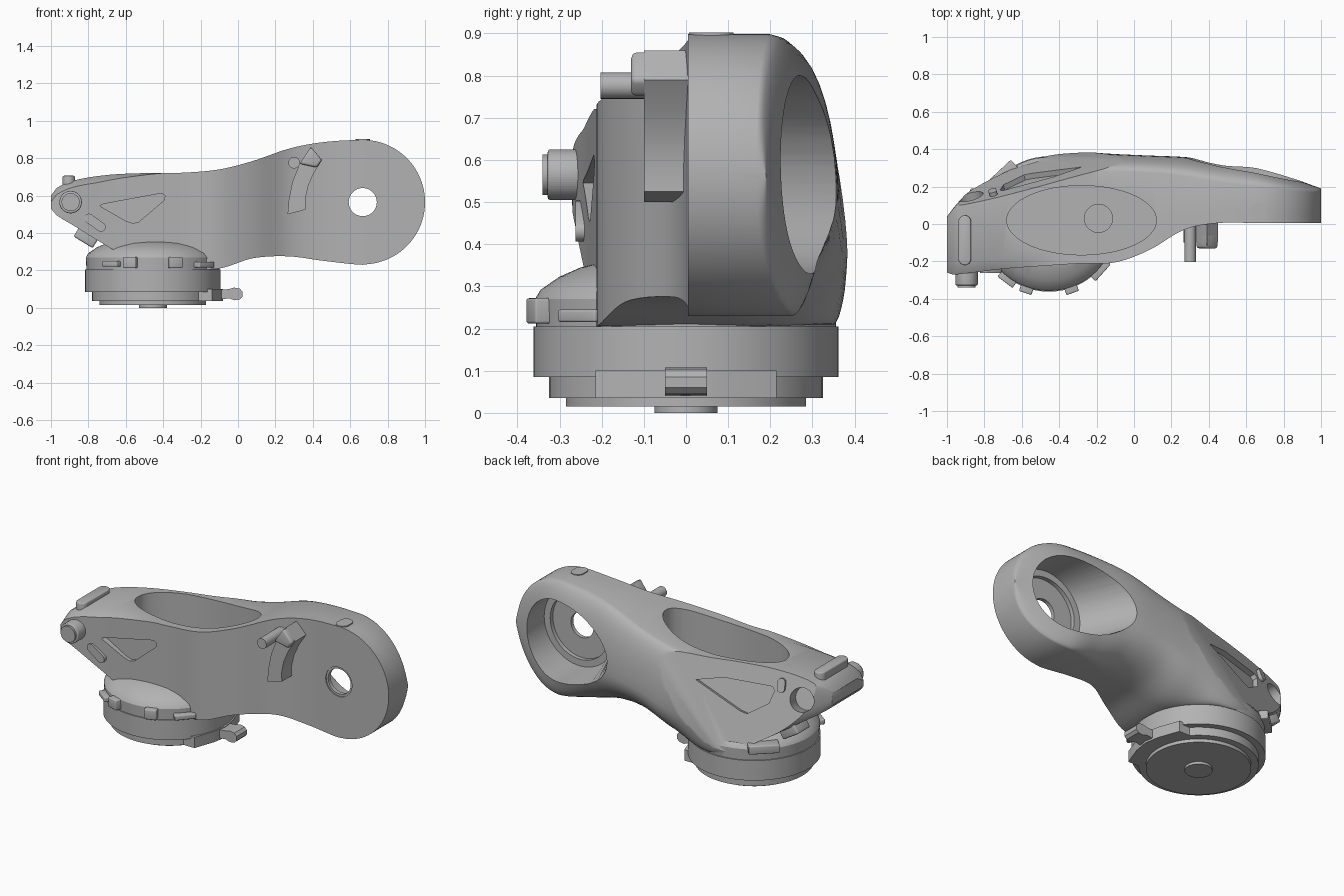
import bpy, bmesh, math
from mathutils import Matrix, Vector

cube = bpy.data.objects.get("Cube")
if cube:
    bpy.data.objects.remove(cube, do_unlink=True)

metal = bpy.data.materials.new("cast_grey")
metal.use_nodes = True
GREY = (0.45, 0.45, 0.45, 1)
metal.diffuse_color = GREY
metal.node_tree.nodes["Principled BSDF"].inputs["Base Color"].default_value = GREY

UP = Matrix.Identity(4)
FRONT = Matrix(((1, 0, 0, 0), (0, 0, 1, 0), (0, 1, 0, 0), (0, 0, 0, 1)))  # profile in x,z, depth in y
BASE_X, PIVOT_X, PIVOT_Z, PIVOT_R = -0.455, 0.667, 0.565, 0.333

# Frame on the slanted rear facet: local x along it, local y up, local z outward
out = Vector((-.28, 1, .32)).normalized()
along = Vector((out.y, -out.x, 0)).normalized()
FACET_POINT = Vector((-.6, .229, .55))
FACET = Matrix.Translation(FACET_POINT) @ Matrix((along, along.cross(out), out)).transposed().to_4x4()


def finish(name, bm):
    bmesh.ops.recalc_face_normals(bm, faces=bm.faces)
    mesh = bpy.data.meshes.new(name)
    bm.to_mesh(mesh)
    bm.free()
    mesh.materials.append(metal)
    obj = bpy.data.objects.new(name, mesh)
    bpy.context.collection.objects.link(obj)
    return obj


def smooth(obj):
    bpy.ops.object.select_all(action='DESELECT')
    obj.select_set(True)
    bpy.context.view_layer.objects.active = obj
    bpy.ops.object.shade_smooth_by_angle(angle=math.radians(32))


def prism(name, pts, lo, hi, frame=UP, bevel=0):
    """Extrude a flat profile between two depths."""
    bm = bmesh.new()
    face = bm.faces.new([bm.verts.new((a, b, lo)) for a, b in pts])
    new = bmesh.ops.extrude_face_region(bm, geom=[face])
    top = [v for v in new["geom"] if isinstance(v, bmesh.types.BMVert)]
    bmesh.ops.translate(bm, verts=top, vec=(0, 0, hi - lo))
    if bevel:
        bmesh.ops.bevel(bm, geom=bm.edges[:], offset=bevel, segments=3, affect='EDGES', profile=0.5)
    bmesh.ops.transform(bm, matrix=frame, verts=bm.verts)
    obj = finish(name, bm)
    smooth(obj)
    return obj


def oval(cx, cy, rx, ry=None, n=64):
    ry = ry or rx
    return [(cx + rx * math.cos(i * math.tau / n), cy + ry * math.sin(i * math.tau / n)) for i in range(n)]


def capsule(cx, cy, half, r, angle=0):
    pts = []
    for i in range(24):
        a = (i + 0.5) * math.tau / 24
        p = Vector((r * math.cos(a) + math.copysign(half, math.cos(a)), r * math.sin(a)))
        p.rotate(Matrix.Rotation(angle, 2))
        pts.append((cx + p.x, cy + p.y))
    return pts


def rect(w, h):
    return [(-w / 2, -h / 2), (w / 2, -h / 2), (w / 2, h / 2), (-w / 2, h / 2)]


def boolean(target, tool, op='DIFFERENCE'):
    mod = target.modifiers.new("cut", 'BOOLEAN')
    mod.operation, mod.object, mod.solver = op, tool, 'EXACT'
    bpy.context.view_layer.objects.active = target
    bpy.ops.object.modifier_apply(modifier=mod.name)
    bpy.data.objects.remove(tool, do_unlink=True)


# Arm stations: x, front y, back y, top edge y, bottom edge y, top z, bottom z
STATIONS = [
    (-1.0, -.26, .04, .03, .03, .60, .53),
    (-.97, -.27, .08, .06, .06, .64, .495),
    (-.88, -.262, .18, .14, .15, .68, .44),
    (-.7, -.24, .31, .22, .27, .71, .33),
    (-.5, -.225, .372, .26, .34, .72, .22),
    (-.3, -.212, .385, .275, .32, .722, .21),
    (-.1, -.205, .374, .28, .13, .74, .21),
    (.08, -.14, .366, .275, .07, .785, .265),
    (.27, -.03, .358, .255, .10, .85, .275),
    (.45, .005, .338, .225, .18, .885, .252),
    (.665, .005, .308, .20, .25, .898, .23),
    (1.0, .005, .19, .165, .165, .898, .23)]


def slope(i, k):
    a, b = STATIONS[max(i - 1, 0)], STATIONS[min(i + 1, len(STATIONS) - 1)]
    return (b[k] - a[k]) / (b[0] - a[0])


def station(x):
    """Smooth interpolation of the arm stations."""
    i = max(j for j in range(len(STATIONS) - 1) if STATIONS[j][0] <= x + 1e-9)
    p, q = STATIONS[i], STATIONS[i + 1]
    w = q[0] - p[0]
    t = (x - p[0]) / w
    ease = t * t * (3 - 2 * t)
    return [p[k] + (q[k] - p[k]) * ease + w * slope(i, k) * t * (1 - t) ** 2
            - w * slope(i + 1, k) * t * t * (1 - t) for k in range(1, 7)]


def section(x):
    front, back, top_y, low_y, top, low = station(x)
    if x > PIVOT_X:
        h = math.sqrt(max(PIVOT_R ** 2 - (x - PIVOT_X) ** 2, 0))
        top, low = PIVOT_Z + h, PIVOT_Z - h
    mid = low + 0.38 * (top - low)
    drop = 0.1 * min(max(-0.4 - x, 0), 0.35)  # sloping front shoulder at the left end
    pts = [(x, front, low), (x, front, top - drop), (x, front + .06, top)]
    quarter = [i * math.pi / 20 for i in range(11)]
    pts += [(x, top_y + (back - top_y) * math.sin(a), mid + (top - mid) * math.cos(a)) for a in quarter]
    pts += [(x, low_y + (back - low_y) * math.cos(a), mid - (mid - low) * math.sin(a)) for a in quarter[1:]]
    return pts


# Arm body, lofted along x with a round pivot end, then trimmed flat along the rear facet
xs = [-1 + (PIVOT_X + 1) * i / 56 for i in range(56)]
xs += [PIVOT_X + PIVOT_R * math.sin(math.radians(a)) for a in range(0, 89, 4)]
bm = bmesh.new()
rings = [[bm.verts.new(p) for p in section(x)] for x in xs]
for r, s in zip(rings, rings[1:]):
    for j in range(len(r)):
        k = (j + 1) % len(r)
        bm.faces.new((r[j], r[k], s[k], s[j]))
bm.faces.new(rings[0])
bm.faces.new(rings[-1])
bmesh.ops.recalc_face_normals(bm, faces=bm.faces)
cut = bmesh.ops.bisect_plane(bm, geom=bm.verts[:] + bm.edges[:] + bm.faces[:], dist=1e-5,
                             plane_co=FACET_POINT, plane_no=out, clear_outer=True)
rim = [e for e in cut["geom_cut"] if isinstance(e, bmesh.types.BMEdge)]
bmesh.ops.holes_fill(bm, edges=rim, sides=0)
arm = finish("arm_body", bm)


def turned(name, profile, n=72):
    """Solid of revolution around the base axis."""
    bm = bmesh.new()
    verts = [bm.verts.new((r, 0, z)) for r, z in profile]
    edges = [bm.edges.new(e) for e in zip(verts, verts[1:])]
    bmesh.ops.spin(bm, geom=verts + edges, cent=(0, 0, 0), axis=(0, 0, 1), angle=math.tau, steps=n)
    bmesh.ops.remove_doubles(bm, verts=bm.verts, dist=1e-5)
    bmesh.ops.translate(bm, verts=bm.verts, vec=(BASE_X, 0, 0))
    return finish(name, bm)


# Domed shoulder merged into the arm
dome = turned("base_dome", [(0, .19), (.355, .19), (.358, .27), (.345, .292), (.30, .323),
                            (.25, .345), (.20, .357), (0, .36)])
boolean(arm, dome, 'UNION')

# Top pocket with a round recess in its floor
boolean(arm, prism("pocket", oval(-.28, .02, .4, .185), .32, 1))
boolean(arm, prism("pocket_recess", oval(-.19, .03, .075), .29, .4))

# Bore at the pivot end, flaring towards the arm, with a stepped floor and through hole
bore = prism("bore", oval(PIVOT_X, PIVOT_Z, .235), .06, .42, FRONT)
for v in bore.data.vertices:
    if v.co.y > .3 and v.co.x < PIVOT_X:
        v.co.x = PIVOT_X + (v.co.x - PIVOT_X) * 1.8
boolean(arm, bore)
boolean(arm, prism("bore_step", oval(PIVOT_X, PIVOT_Z, .195), .035, .2, FRONT))
boolean(arm, prism("pivot_hole", oval(PIVOT_X, PIVOT_Z, .075), -.1, .2, FRONT))
boolean(arm, prism("hole_lip", oval(PIVOT_X, PIVOT_Z, .088), -.1, .012, FRONT))

# Triangular recess on the front
triangle = [(-.74, .545), (-.72, .555), (-.41, .612), (-.39, .60), (-.395, .575),
            (-.53, .46), (-.56, .452), (-.60, .465)]
boolean(arm, prism("front_recess", triangle, -.4, -.208, FRONT))

# Triangular recess and round hole on the rear facet
triangle = [(.33, .045), (.17, .08), (-.11, .07), (-.125, .05), (-.10, -.025), (.02, -.10), (.06, -.09)]
boolean(arm, prism("facet_recess", triangle, -.03, .3, FACET))
boolean(arm, prism("facet_hole", oval(-.285, .02, .068), -.10, .3, FACET))
smooth(arm)

# Base flange and mounting steps
for name, radius, lo, hi in (("base_flange", .362, .085, .205), ("base_step", .325, .035, .085),
                             ("base_plate", .285, .015, .035), ("base_spigot", .075, 0, .015)):
    prism(name, oval(BASE_X, 0, radius, n=96), lo, hi)

# Stop plate and stop lug on the base side
prism("stop_plate", [(-.22, -.215), (-.14, -.215), (-.095, -.09), (-.08, 0), (-.095, .09),
                     (-.14, .215), (-.22, .215)], .035, .1)
prism("stop_lug", [(-.1, .045), (-.045, .05), (-.02, .04), (.01, .045), (.025, .06), (.025, .085),
                   (.01, .102), (-.02, .108), (-.05, .10), (-.1, .095)], -.05, .05, FRONT)

# Small lugs around the shoulder
for angle, width, height, z in ((-109, .07, .06, .242), (-71, .07, .06, .242), (-127, .1, .03, .235),
                                (-42, .12, .03, .23), (133, .17, .05, .28)):
    turn = Matrix.Translation((BASE_X, 0, z)) @ Matrix.Rotation(math.radians(angle), 4, 'Z')
    block = turn @ Matrix.Translation((.35, 0, 0))
    prism("shoulder_lug", rect(.08, width), -height / 2, height / 2, block, .006)

# Left-end boss, its cap, oblong pad and top lug
prism("boss", oval(-.895, .565, .06), -.328, -.2, FRONT, .006)
prism("boss_cap", oval(-.895, .565, .048), -.34, -.3, FRONT)
prism("oblong_pad", capsule(-.765, .455, .04, .025, -.62), -.262, -.2, FRONT)
prism("top_lug", capsule(-.905, -.087, .1, .034, math.pi / 2), .6, .706, UP, .008)

# Sloping lug under the left end and a pin on the facet
slant = Matrix.Translation((-.81, .13, .38)) @ Matrix.Rotation(.55, 4, 'Y')
prism("underside_lug", rect(.12, .12), -.035, .035, slant, .01)
prism("facet_pin", capsule(-.165, .085, .018, .022, math.pi / 2), -.06, .02, FACET)

# Curved lever and pin on the front of the arm
prism("lever", [(.265, .50), (.272, .58), (.29, .67), (.33, .77), (.39, .86), (.45, .79),
                (.405, .72), (.375, .65), (.36, .58), (.362, .525)], -.1, .05, FRONT)
prism("lever_tip", [(.33, .77), (.39, .86), (.45, .79), (.42, .75)], -.13, -.05, FRONT, .012)
prism("lever_pin", oval(.30, .776, .031, n=32), -.203, .03, FRONT)

# Pad on top of the pivot end
prism("top_pad", capsule(.667, .06, .015, .038, math.pi / 2), .86, .902)
